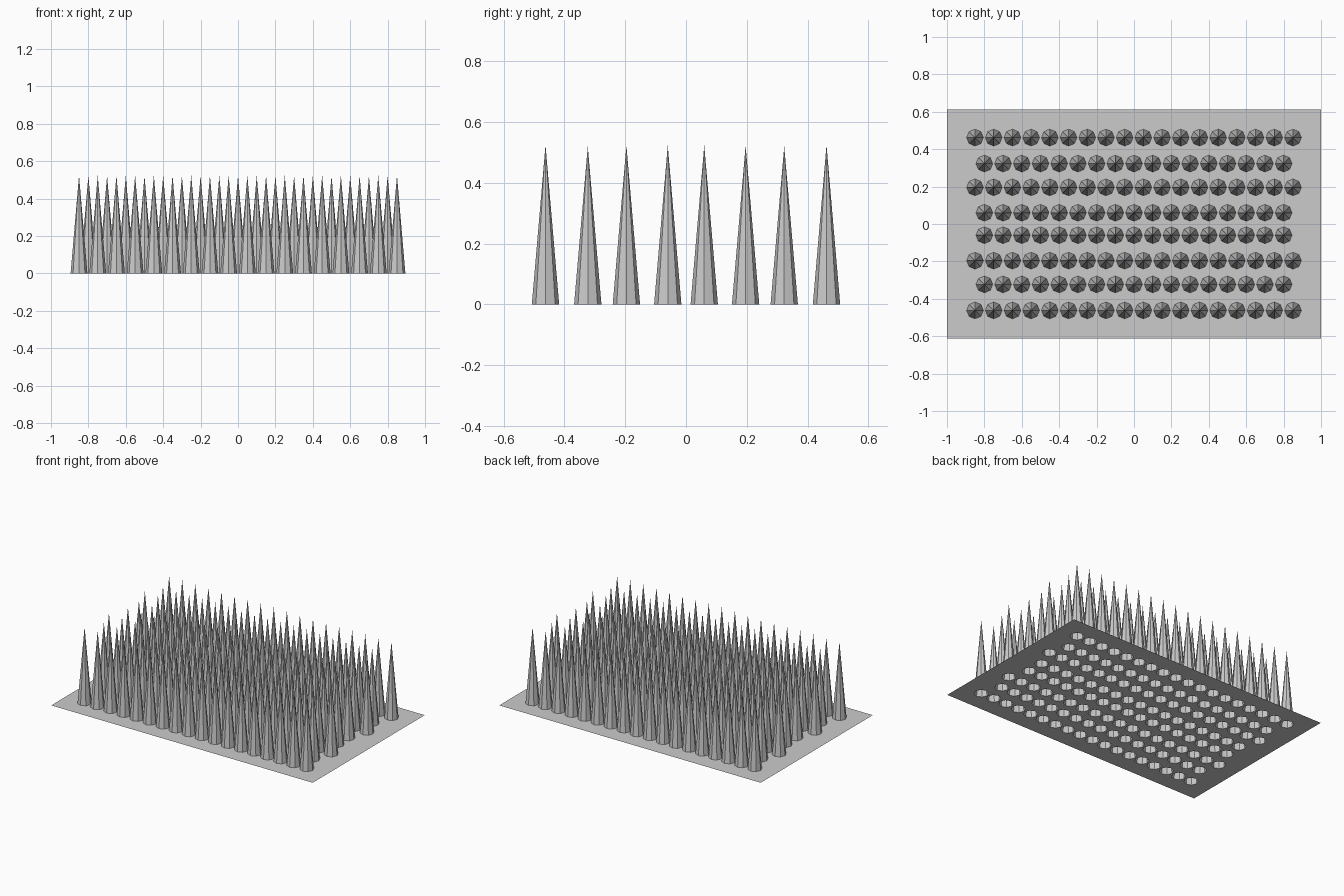
import bpy, bmesh, math

if "Cube" in bpy.data.objects:
    bpy.data.objects.remove(bpy.data.objects["Cube"])

SIDES, RADIUS = 8, 0.045
HALF_X, HALF_Y = 1.0, 0.612

# rows of spikes: (y, number of spikes, height)
ROWS = [(-0.462, 18, 0.525), (-0.323, 17, 0.52), (-0.196, 18, 0.523), (-0.06, 17, 0.523),
        (0.06, 17, 0.523), (0.196, 18, 0.523), (0.323, 17, 0.52), (0.462, 18, 0.525)]

grey = bpy.data.materials.new("grey metal")
grey.diffuse_color = (0.6, 0.6, 0.6, 1)
grey.use_nodes = True
grey.node_tree.nodes["Principled BSDF"].inputs["Base Color"].default_value = grey.diffuse_color


def ring(bm, x, y):
    """Octagonal outline on the ground."""
    return [bm.verts.new((x + RADIUS * math.cos(2 * math.pi * i / SIDES),
                          y + RADIUS * math.sin(2 * math.pi * i / SIDES), 0))
            for i in range(SIDES)]


def loop_edges(bm, verts):
    return [bm.edges.new((verts[i], verts[(i + 1) % len(verts)])) for i in range(len(verts))]


def add_object(bm, name):
    mesh = bpy.data.meshes.new(name)
    bm.to_mesh(mesh)
    bm.free()
    mesh.materials.append(grey)
    bpy.context.collection.objects.link(bpy.data.objects.new(name, mesh))


spots = [((i - (n - 1) / 2) * 0.1, y, h) for y, n, h in ROWS for i in range(n)]

# thin base sheet with an opening under every spike
bm = bmesh.new()
corners = [bm.verts.new((sx * HALF_X, sy * HALF_Y, 0))
           for sx, sy in ((-1, -1), (1, -1), (1, 1), (-1, 1))]
edges = loop_edges(bm, corners)
for x, y, h in spots:
    edges += loop_edges(bm, ring(bm, x, y))
bmesh.ops.triangle_fill(bm, use_beauty=True, use_dissolve=False, edges=edges, normal=(0, 0, 1))
bm.normal_update()
for f in bm.faces:
    if f.normal.z < 0:
        f.normal_flip()
add_object(bm, "base_sheet")

# hollow spikes, one object per row
for r, (row_y, n, h) in enumerate(ROWS):
    bm = bmesh.new()
    for x, y, height in spots:
        if y == row_y:
            verts = ring(bm, x, y)
            tip = bm.verts.new((x, y, height))
            for i in range(SIDES):
                bm.faces.new((verts[i], verts[(i + 1) % SIDES], tip))
    add_object(bm, f"spike_row_{r + 1}")
